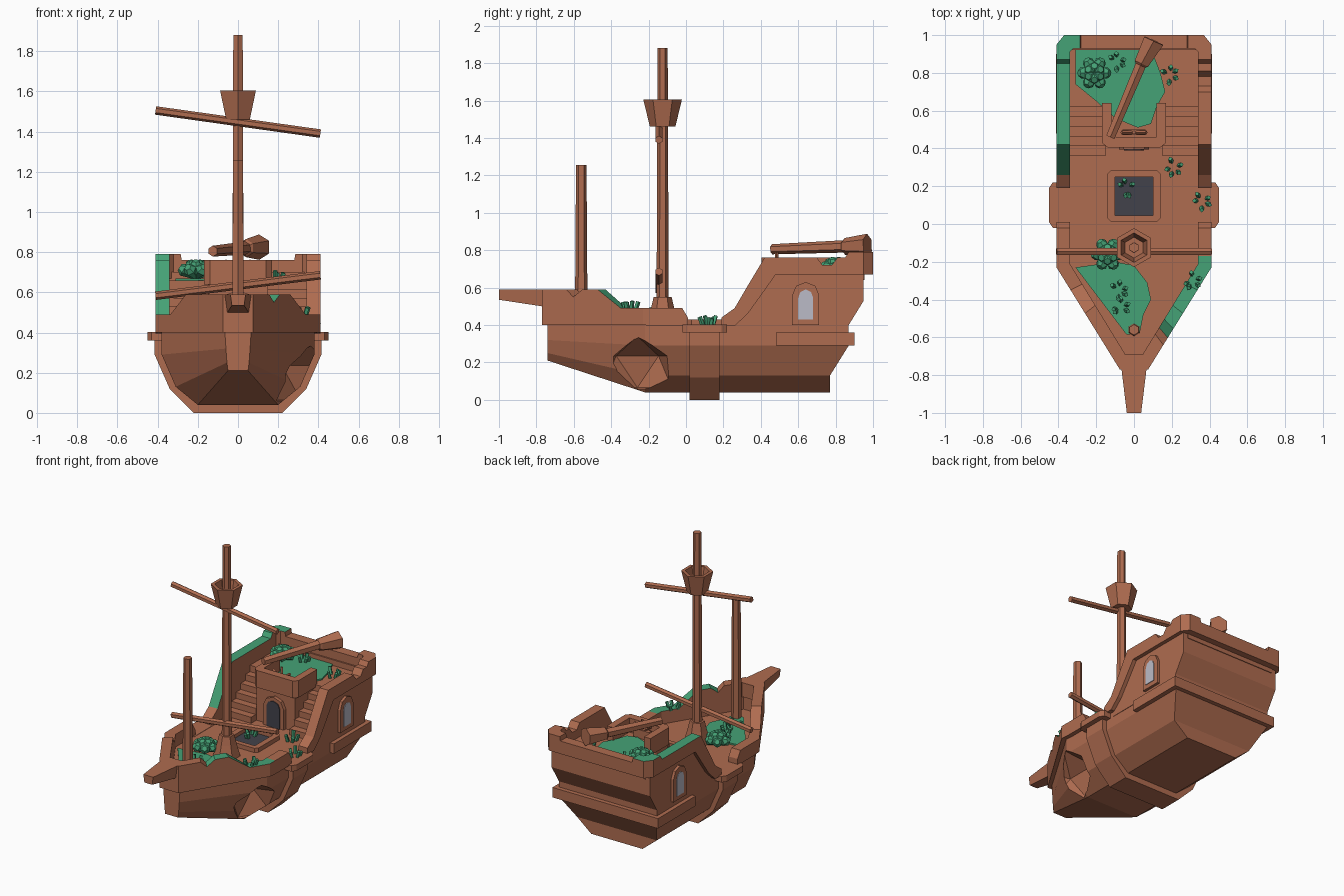
import bpy, bmesh, math, random
from mathutils import Vector

if "Cube" in bpy.data.objects:
    bpy.data.objects.remove(bpy.data.objects["Cube"])
random.seed(4)

def material(name, rgb):
    m = bpy.data.materials.new(name)
    m.diffuse_color = (*rgb, 1)
    m.use_nodes = True
    m.node_tree.nodes["Principled BSDF"].inputs["Base Color"].default_value = m.diffuse_color
    return m

WOOD = material("brown wood", (0.43, 0.15, 0.08))
GREEN = material("moss green", (0.06, 0.36, 0.18))
DARK = material("dark opening", (0.055, 0.055, 0.07))
GLASS = material("window grey", (0.50, 0.50, 0.57))

# ---------- helpers ----------
def loft(bm, rings):
    """Join equal rings of points into a closed solid with strip caps."""
    vs = [[bm.verts.new(p) for p in r] for r in rings]
    n = len(vs[0])
    for a, b in zip(vs, vs[1:]):
        for i in range(n):
            bm.faces.new((a[i], a[(i + 1) % n], b[(i + 1) % n], b[i]))
    for r in (vs[0], vs[-1]):
        for i in range(n // 2 - 1):
            bm.faces.new((r[i], r[i + 1], r[n - 2 - i], r[n - 1 - i]))

def finish(name, bm, mat=WOOD, green=None):
    bmesh.ops.recalc_face_normals(bm, faces=bm.faces)
    me = bpy.data.meshes.new(name)
    me.materials.append(mat)
    if green:
        me.materials.append(GREEN)
        for f in bm.faces:
            if f.normal.z > 0.3 and green(f.calc_center_median()):
                f.material_index = 1
    bm.to_mesh(me)
    bm.free()
    ob = bpy.data.objects.new(name, me)
    bpy.context.collection.objects.link(ob)
    return ob

def solid(name, rings, mat=WOOD, green=None):
    bm = bmesh.new()
    loft(bm, rings)
    return finish(name, bm, mat, green)

def prism(name, poly, axis, lo, hi, mat=WOOD):
    """Extrude a 2D polygon along an axis (other two axes in xyz order)."""
    bm = bmesh.new()
    def pt(p, d):
        q = list(p)
        q.insert(axis, d)
        return q
    a, b = [[bm.verts.new(pt(p, d)) for p in poly] for d in (lo, hi)]
    bm.faces.new(a)
    bm.faces.new(b)
    for i in range(len(a)):
        j = (i + 1) % len(a)
        bm.faces.new((a[i], a[j], b[j], b[i]))
    return finish(name, bm, mat)

def box(name, x0, x1, y0, y1, z0, z1, mat=WOOD):
    return prism(name, [(x0, y0), (x1, y0), (x1, y1), (x0, y1)], 2, z0, z1, mat)

def ring(c, d, r, n=6):
    q = Vector(d).to_track_quat('Z', 'Y')
    return [Vector(c) + q @ Vector((r * math.sin(2 * math.pi * i / n), r * math.cos(2 * math.pi * i / n), 0)) for i in range(n)]

def tube(name, stops, mat=WOOD, n=6):
    """Tapered pole through (point, radius) stops."""
    d = Vector(stops[-1][0]) - Vector(stops[0][0])
    return solid(name, [ring(p, d, r, n) for p, r in stops], mat)

def both(pts):
    """Close a right-half profile by mirroring it."""
    return pts + [(-x, z) for x, z in reversed(pts)]

# ---------- lower hull with a hole in the bow ----------
mid = both([(0.20, 0.04), (0.31, 0.13), (0.38, 0.29), (0.38, 0.40)])
bow = both([(0.05, 0.21), (0.055, 0.25), (0.06, 0.32), (0.065, 0.40)])
hull = solid("hull", [[(x, -0.74, z) for x, z in bow], [(x, -0.22, z) for x, z in mid],
                      [(x, 0.77 if z < 0.2 else 0.87, z) for x, z in mid]])
bm = bmesh.new()
bmesh.ops.create_icosphere(bm, subdivisions=1, radius=1)
for v in bm.verts:
    v.co = Vector((0.37 + v.co.x * 0.21, -0.26 + v.co.y * 0.215, 0.15 + v.co.z * 0.19))
cutter = finish("hole_cutter", bm)
cutter.hide_render = True
mod = hull.modifiers.new("hole", 'BOOLEAN')
mod.operation, mod.solver, mod.object = 'DIFFERENCE', 'EXACT', cutter
bpy.context.view_layer.objects.active = hull
bpy.ops.object.modifier_apply(modifier=mod.name)
bpy.data.objects.remove(cutter)

# midship rib, its cap and the stern belt
prism("midship_rib", both([(0.22, 0), (0.34, 0.12), (0.415, 0.29), (0.415, 0.37)]), 1, 0.02, 0.18)
for s in (-1, 1):
    prism("rib_cap", [(s * 0.33, -0.02), (s * 0.43, -0.02), (s * 0.45, 0.01), (s * 0.45, 0.19),
                      (s * 0.43, 0.22), (s * 0.33, 0.22)], 2, 0.36, 0.402)
box("stern_belt", -0.412, 0.412, 0.48, 0.90, 0.29, 0.36)

# ---------- stern castle ----------
prism("quarterdeck", [(0.62, 0.36), (0.62, 0.66), (0.95, 0.66), (0.95, 0.53), (0.87, 0.40), (0.87, 0.36)], 0, -0.38, 0.38)
for s in (-1, 1):
    prism("stern_side", [(0.25, 0.36), (0.25, 0.40), (0.33, 0.47), (0.48, 0.68), (0.95, 0.68), (0.95, 0.53),
                         (0.87, 0.40), (0.87, 0.36)], 0, s * 0.34, s * 0.383)
    for i in range(5):
        y = 0.36 + 0.052 * i
        box("stair_step", s * 0.15, s * 0.345, y, 0.63, 0.39, 0.443 + 0.043 * i)

# ---------- rails: outer xy, inner xy, top z, bottom z ----------
def rail_ring(o, i, zt, zb):
    return [(*o, zt), (*o, zb), (*i, zb), (*i, zt)]

def bow_side(s, stops):
    out = []
    for t, zt in stops:
        o = (s * (0.075 + 0.335 * t), -0.77 + 0.54 * t)
        i = (s * (0.04 + 0.30 * t), -0.70 + 0.49 * t)
        out.append(rail_ring(o, i, zt, 0.40))
    for y, zt in ((-0.17, 0.49), (-0.02, 0.49), (0.01, 0.44)):
        out.append(rail_ring((s * 0.41, y), (s * 0.34, y), zt, 0.395))
    return out

left = bow_side(-1, [(0, 0.59), (0.55, 0.59), (0.78, 0.49), (1, 0.49)])
right = bow_side(1, [(0, 0.59), (0.24, 0.59), (0.31, 0.55), (0.40, 0.59), (0.55, 0.59), (0.78, 0.49), (1, 0.49)])
solid("bow_rail", left[::-1] + right, green=lambda c: c.x > 0.17 and -0.57 < c.y < -0.17)

def stern_side(s, notch):
    stops = [(0.19, 0.44, 0.395), (0.26, 0.49, 0.395), (0.33, 0.61, 0.46), (0.42, 0.76, 0.585), (0.48, 0.76, 0.67)]
    stops += [(0.70, 0.76, 0.67), (0.73, 0.72, 0.67), (0.78, 0.72, 0.67), (0.81, 0.76, 0.67)] if notch else []
    stops += [(0.85, 0.76, 0.67), (0.87, 0.79, 0.67)]
    out = [rail_ring((s * 0.41, y), (s * 0.34, y), zt, zb) for y, zt, zb in stops]
    out.append(rail_ring((s * 0.41, 0.95), (s * 0.34, 0.91), 0.79, 0.67))
    out.append(rail_ring((s * 0.37, 1.0), (s * 0.32, 0.93), 0.79, 0.67))
    out.append(rail_ring((s * 0.285, 1.0), (s * 0.285, 0.93), 0.79, 0.67))
    out.append(rail_ring((s * 0.28, 1.0), (s * 0.28, 0.93), 0.76, 0.67))
    return out

solid("stern_rail", stern_side(-1, False) + stern_side(1, True)[::-1],
      green=lambda c: c.x < -0.27 and c.y > 0.26)
box("stern_rail_base", -0.35, 0.35, 0.92, 0.955, 0.64, 0.70)

# ---------- cabin with parapet ----------
box("cabin", -0.15, 0.15, 0.42, 0.63, 0.39, 0.66)
prism("cabin_parapet", [(-0.14, 0.405), (0.14, 0.405), (0.17, 0.43), (0.17, 0.64), (0.12, 0.64), (0.12, 0.46),
                        (-0.12, 0.46), (-0.12, 0.64), (-0.17, 0.64), (-0.17, 0.43)], 2, 0.64, 0.76)

def arch(w, z0, zs, h, c=0):
    """Pointless round arch outline."""
    return [(c - w, z0), (c + w, z0)] + [(c + w * math.cos(a), zs + h * math.sin(a))
                                         for a in [math.pi * k / 4 for k in range(5)]]

prism("door_frame", arch(0.08, 0.40, 0.54, 0.07), 1, 0.395, 0.43)
prism("door", arch(0.052, 0.40, 0.54, 0.045), 1, 0.389, 0.396, DARK)
for s in (-1, 1):
    prism("window_frame", arch(0.072, 0.40, 0.56, 0.07, 0.64), 0, s * 0.37, s * 0.402)
    prism("window", arch(0.04, 0.43, 0.545, 0.045, 0.64), 0, s * 0.398, s * 0.406, GLASS)

# broken steering wheel behind the parapet
box("wheel_stand", -0.06, 0.06, 0.47, 0.50, 0.66, 0.72)
for a in (35, 90, 145):
    d = Vector((math.cos(math.radians(a)), 0, math.sin(math.radians(a))))
    c = Vector((0, 0.485, 0.71))
    tube("wheel_spoke", [(c, 0.01), (c + d * 0.08, 0.01)], n=4)

# ---------- deck hatch ----------
def chamfered(x, y0, y1, c=0.02):
    return [(-x + c, y0), (x - c, y0), (x, y0 + c), (x, y1 - c), (x - c, y1), (-x + c, y1), (-x, y1 - c), (-x, y0 + c)]

bm = bmesh.new()
outer, inner = chamfered(0.14, 0.01, 0.285), chamfered(0.10, 0.045, 0.25, 0.002)
loops = [[bm.verts.new((x, y, z)) for x, y in p] for p, z in ((outer, 0.39), (outer, 0.43), (inner, 0.43), (inner, 0.39))]
for k in range(4):
    a, b = loops[k], loops[(k + 1) % 4]
    for i in range(8):
        bm.faces.new((a[i], a[(i + 1) % 8], b[(i + 1) % 8], b[i]))
finish("hatch_frame", bm)
box("hatch_opening", -0.102, 0.102, 0.043, 0.252, 0.398, 0.405, DARK)

# ---------- masts and spars ----------
tube("main_mast", [((0, -0.125, 0.39), 0.033), ((0, -0.125, 1.88), 0.027)])
tube("mast_foot", [((0, -0.125, 0.39), 0.09), ((0, -0.125, 0.49), 0.062), ((0, -0.125, 0.55), 0.048)])
up = (0, 0, 1)
solid("crows_nest", [ring((0, -0.125, z), up, r) for z, r in ((1.46, 0.068), (1.605, 0.103), (1.605, 0.078), (1.50, 0.055))])
tube("upper_yard", [((-0.41, -0.145, 1.505), 0.021), ((0.41, -0.145, 1.39), 0.021)])
tube("lower_yard", [((-0.41, -0.145, 0.583), 0.021), ((0.41, -0.145, 0.685), 0.021)])
tube("fore_mast", [((0, -0.56, 0.39), 0.034), ((0, -0.56, 1.255), 0.028)])
solid("bowsprit", [[(-w, y, 0.59), (w, y, 0.59), (w * 0.8, y, zb), (-w * 0.8, y, zb)]
                   for y, w, zb in ((-1.0, 0.038, 0.535), (-0.77, 0.066, 0.50), (-0.69, 0.07, 0.49))])
tube("fallen_mast", [((-0.125, 0.46, 0.805), 0.027), ((0.035, 0.84, 0.82), 0.033),
                     ((0.04, 0.85, 0.82), 0.045), ((0.105, 0.97, 0.825), 0.063)])

# ---------- moss, bushes and tufts ----------
prism("stern_moss", [(-0.31, 0.93), (-0.31, 0.74), (-0.2, 0.65), (-0.1, 0.56), (0.02, 0.51), (0.09, 0.53), (0.12, 0.62),
                     (0.165, 0.70), (0.14, 0.80), (0.09, 0.93)], 2, 0.655, 0.67, GREEN)
prism("bow_moss", [(-0.31, -0.23), (-0.04, -0.585), (0.03, -0.58), (0.05, -0.48), (0.09, -0.40), (0.07, -0.31),
                   (0.0, -0.22), (-0.1, -0.20)], 2, 0.395, 0.41, GREEN)

for cx, cy, cz in ((-0.21, 0.80, 0.665), (-0.14, -0.16, 0.40)):
    bm = bmesh.new()
    for tilt, length, off in ((58, 0.095, 0), (25, 0.09, 0.5)):
        for k in range(6):
            a, t = math.radians(60 * (k + off)), math.radians(tilt)
            d = Vector((math.cos(a) * math.sin(t), math.sin(a) * math.sin(t), math.cos(t)))
            c = Vector((cx, cy, cz + 0.01))
            loft(bm, [ring(c + d * length * f, d, r) for f, r in ((0, 0.012), (0.75, 0.034), (1, 0.018))])
    finish("bush", bm, GREEN)

for x, y, z in ((-0.09, 0.86, 0.665), (0.19, 0.79, 0.66), (0.21, 0.30, 0.40), (0.36, 0.12, 0.40), (-0.04, 0.19, 0.40),
                (0.31, -0.30, 0.485), (-0.07, -0.44, 0.405), (-0.08, -0.35, 0.405)):
    bm = bmesh.new()
    for k in range(5):
        a = k * 1.2566 + random.random()
        d = Vector((math.cos(a) * 0.35, math.sin(a) * 0.35, 1)).normalized()
        c = Vector((x + 0.028 * math.cos(a), y + 0.032 * math.sin(a), z))
        loft(bm, [ring(c + d * h, d, r, 4) for h, r in ((0, 0.012), (0.035 + 0.02 * random.random(), 0.012))])
    finish("grass_tuft", bm, GREEN)
